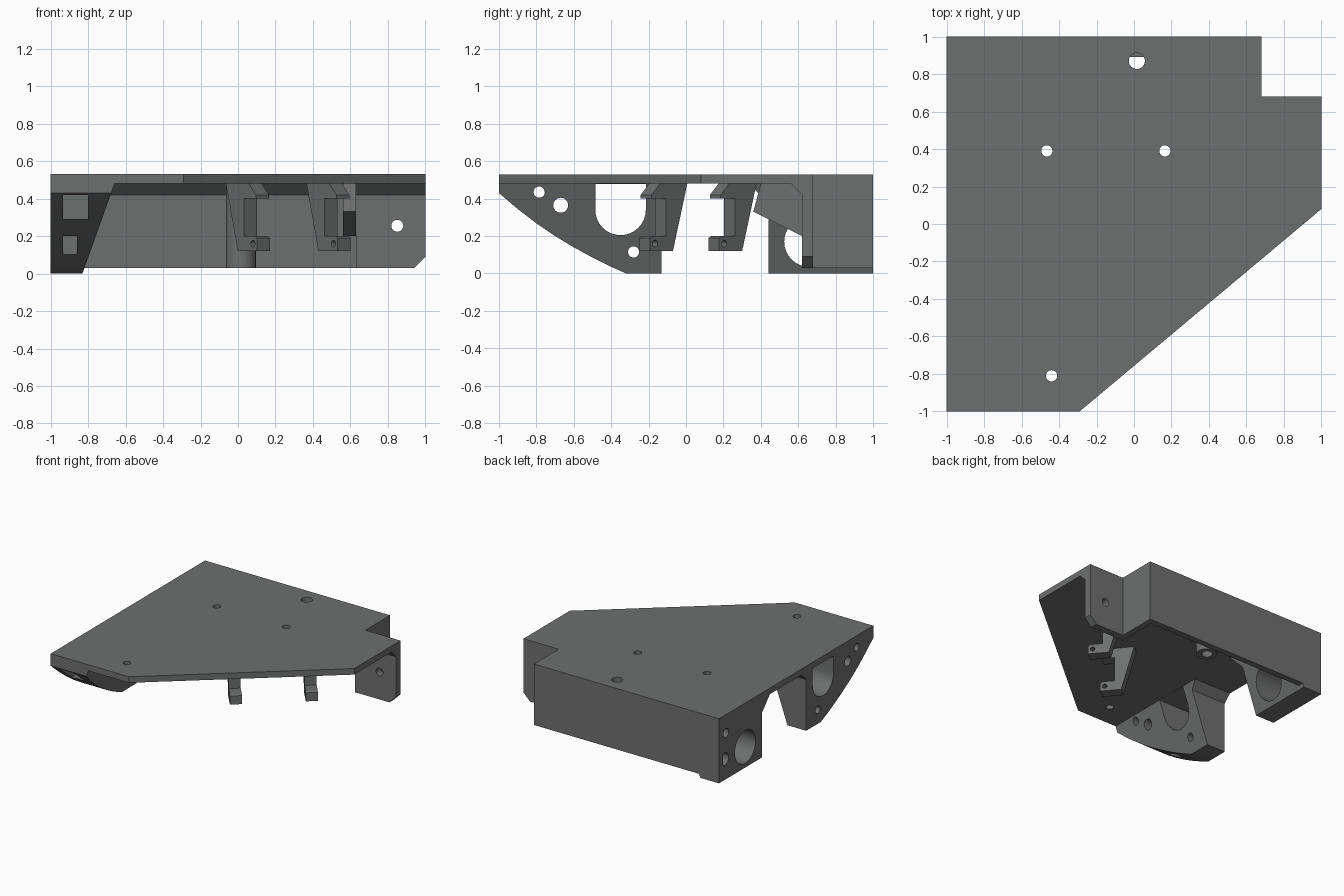
import bpy, bmesh, math

if "Cube" in bpy.data.objects:
    bpy.data.objects.remove(bpy.data.objects["Cube"])

grey = bpy.data.materials.new("dark grey plastic")
grey.diffuse_color = (0.155, 0.161, 0.158, 1)
grey.use_nodes = True
grey.node_tree.nodes["Principled BSDF"].inputs["Base Color"].default_value = grey.diffuse_color


def prism(name, pts, axis, a, b):
    """Extrude a 2D profile along an axis; profile is (x,y), (x,z) or (y,z)."""
    def put(p, t):
        return {'x': (t, p[0], p[1]), 'y': (p[0], t, p[1]), 'z': (p[0], p[1], t)}[axis]
    bm = bmesh.new()
    lo = [bm.verts.new(put(p, a)) for p in pts]
    hi = [bm.verts.new(put(p, b)) for p in pts]
    n = len(pts)
    bm.faces.new(lo)
    bm.faces.new(hi[::-1])
    for i in range(n):
        j = (i + 1) % n
        bm.faces.new((lo[i], hi[i], hi[j], lo[j]))
    bmesh.ops.recalc_face_normals(bm, faces=bm.faces)
    me = bpy.data.meshes.new(name)
    bm.to_mesh(me)
    bm.free()
    me.materials.append(grey)
    ob = bpy.data.objects.new(name, me)
    bpy.context.collection.objects.link(ob)
    return ob


def circle(u, v, r, n=32):
    return [(u + r * math.cos(2 * math.pi * i / n), v + r * math.sin(2 * math.pi * i / n)) for i in range(n)]


def rect(u0, v0, u1, v1):
    return [(u0, v0), (u1, v0), (u1, v1), (u0, v1)]


def cut(ob, pts, axis, a, b):
    """Remove a prism from an object."""
    tool = prism("cutter", pts, axis, a, b)
    tool.hide_render = True
    m = ob.modifiers.new("cut", 'BOOLEAN')
    m.operation, m.object, m.solver = 'DIFFERENCE', tool, 'EXACT'
    bpy.context.view_layer.objects.active = ob
    bpy.ops.object.modifier_apply(modifier=m.name)
    bpy.data.objects.remove(tool)


def slant(ob):
    """Lean the inner face of a side block outwards towards the plate."""
    for v in ob.data.vertices:
        if v.co.x > -0.9:
            v.co.x = -0.83 + 0.357 * v.co.z


# Top plate with clipped corner, notch and screw holes
plate = prism("top_plate", [(-1, -1), (-0.29, -1), (1, 0.08), (1, 0.68), (0.68, 0.68), (0.68, 1), (-1, 1)],
              'z', 0.48, 0.53)
for x, y, r in [(0.015, 0.87, 0.043), (-0.465, 0.39, 0.03), (0.165, 0.39, 0.03), (-0.44, -0.81, 0.03)]:
    cut(plate, circle(x, y, r), 'z', 0.4, 0.6)

# Back wall and notch walls
prism("back_wall", rect(-1, 0.03, 0.68, 0.48), 'y', 0.95, 1)
prism("notch_side_wall", rect(0.62, 0.03, 0.95, 0.48), 'x', 0.63, 0.68)
ear = prism("notch_front_wall", [(0.63, 0.03), (0.94, 0.03), (1, 0.09), (1, 0.48), (0.63, 0.48)], 'y', 0.62, 0.68)
cut(ear, circle(0.85, 0.255, 0.032), 'y', 0.5, 0.8)

# Sloped gusset behind the notch wall
prism("notch_gusset", [(0.62, 0.2), (0.36, 0.33), (0.4, 0.48), (0.62, 0.48)], 'x', 0.56, 0.63)

# Hollow boss below the large plate hole
boss = prism("screw_boss", circle(0.015, 0.87, 0.08), 'z', 0.03, 0.48)
cut(boss, circle(0.015, 0.87, 0.043), 'z', -0.1, 0.6)

# Fillets where the walls meet the plate
prism("back_fillet", [(0.95, 0.42), (0.95, 0.48), (0.89, 0.48)], 'x', -0.72, 0.63)
prism("ear_fillet", [(0.62, 0.42), (0.62, 0.48), (0.56, 0.48)], 'x', 0.63, 1)
prism("notch_fillet", [(0.63, 0.42), (0.63, 0.48), (0.57, 0.48)], 'y', 0.62, 0.95)

# Rear side block with a large bore and two small holes
rear = prism("rear_side_block", [(1, 0), (0.44, 0), (0.44, 0.37), (0.34, 0.48), (1, 0.48)], 'x', -1, -0.83)
slant(rear)
for y, z, r in [(0.66, 0.17, 0.135), (0.91, 0.38, 0.035), (0.925, 0.17, 0.05)]:
    cut(rear, circle(y, z, r), 'x', -1.1, -0.5)

# Front side block with curved underside
front = prism("front_side_block", [(-1, 0.48), (-1, 0.43), (-0.9, 0.345), (-0.8, 0.268), (-0.7, 0.2), (-0.6, 0.14),
              (-0.5, 0.085), (-0.41, 0.04), (-0.32, 0), (-0.13, 0), (-0.13, 0.42), (-0.07, 0.48)], 'x', -1, -0.83)
slant(front)

# Slot with round bottom, and through holes
arc = [(-0.35 + 0.135 * math.cos(t), 0.34 + 0.135 * math.sin(t))
       for t in [math.pi * (1 + i / 16) for i in range(17)]]
cut(front, arc + [(-0.215, 0.479), (-0.485, 0.479)], 'x', -1.1, -0.5)
for y, z, r in [(-0.67, 0.365, 0.04), (-0.28, 0.115, 0.03), (-0.785, 0.435, 0.03)]:
    cut(front, circle(y, z, r, 24), 'x', -1.1, -0.5)

# Pockets in the curved underside
cut(front, rect(-0.935, 0.1, -0.86, 0.2), 'y', -1.1, -0.53)
cut(front, rect(-0.935, 0.29, -0.8, 0.42), 'y', -1.1, -0.73)

# Two identical hooked clips along the diagonal edge
angle = math.atan2(-1.29, 1.08)
hook = [(-0.08, 0.12), (0.08, 0.12), (0.08, 0.19), (0.06, 0.2), (-0.03, 0.2), (-0.03, 0.4),
        (0.07, 0.4), (0.07, 0.42), (0.01, 0.48), (-0.18, 0.48)]
for side, (x, y) in {"inner": (0.085, -0.16), "outer": (0.515, 0.21)}.items():
    clip = prism(side + "_clip", hook, 'y', -0.045, 0.045)
    cut(clip, circle(0.045, 0.16, 0.018, 16), 'y', -0.2, 0.2)
    clip.location = (x, y, 0)
    clip.rotation_euler = (0, 0, angle)

# Smooth the bores and keep edges crisp
bpy.ops.object.select_all(action='SELECT')
bpy.ops.object.shade_smooth_by_angle(angle=math.radians(25))
